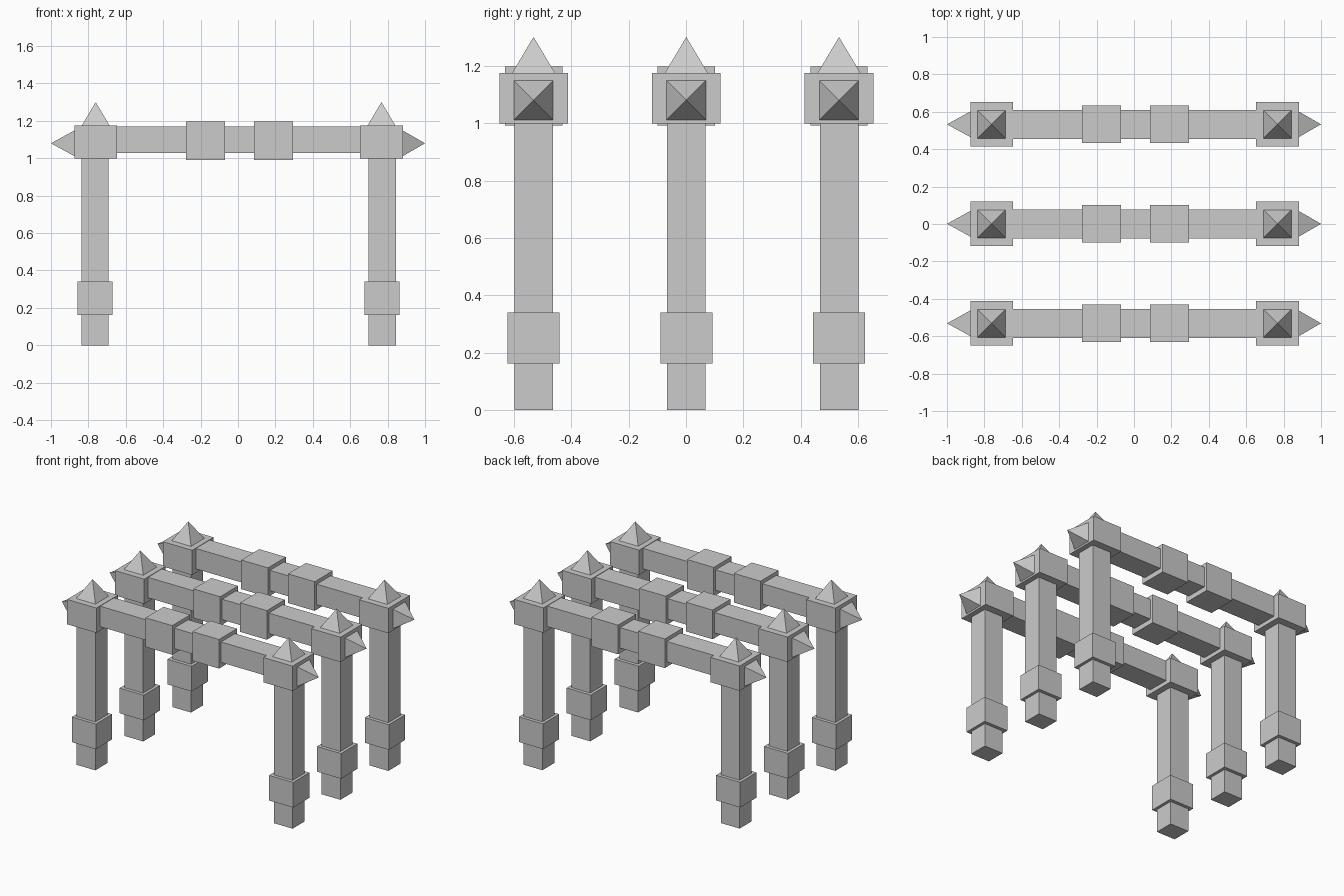
import bpy, bmesh
from math import pi
from mathutils import Matrix, Vector

if "Cube" in bpy.data.objects:
    bpy.data.objects.remove(bpy.data.objects["Cube"])


def finish(bm, name):
    mesh = bpy.data.meshes.new(name)
    bm.to_mesh(mesh)
    bm.free()
    obj = bpy.data.objects.new(name, mesh)
    bpy.context.collection.objects.link(obj)
    return obj


def box(name, x, y, z):
    """Box from (min, max) ranges on each axis."""
    bm = bmesh.new()
    centre = Vector([(a + b) / 2 for a, b in (x, y, z)])
    size = [b - a for a, b in (x, y, z)]
    bmesh.ops.create_cube(bm, size=1, matrix=Matrix.Translation(centre) @ Matrix.Diagonal((*size, 1)))
    return finish(bm, name)


def spike(name, base, width, height, turn):
    """Square pyramid standing on base, tilted about y by turn."""
    bm = bmesh.new()
    matrix = (Matrix.Translation(base) @ Matrix.Rotation(turn, 4, 'Y')
              @ Matrix.Translation((0, 0, height / 2)) @ Matrix.Rotation(pi / 4, 4, 'Z'))
    bmesh.ops.create_cone(bm, cap_ends=True, segments=4, radius1=width / 2 ** 0.5,
                          radius2=0, depth=height, matrix=matrix)
    return finish(bm, name)


def span(c, width):
    return (c - width / 2, c + width / 2)


# Three identical arches, one behind another
for row, y in (("front", -0.531), ("middle", 0.001), ("back", 0.533)):
    # Crossbeam with two collars
    box(row + "_beam", (-0.65, 0.655), span(y, 0.155), (1.027, 1.171))
    for side, x in (("left", -0.174), ("right", 0.19)):
        box(f"{row}_{side}_beam_collar", span(x, 0.208), span(y, 0.2), (0.992, 1.197))

    # Posts, foot collars, corner blocks and spikes
    for side, x, s in (("left", -0.765, -1), ("right", 0.771, 1)):
        tag = f"{row}_{side}"
        box(tag + "_post", span(x, 0.146), span(y, 0.134), (0, 1.0))
        box(tag + "_foot_collar", span(x, 0.187), span(y, 0.181), (0.163, 0.34))
        cx = -0.761 if s < 0 else 0.767
        block = span(cx, 0.228)
        box(tag + "_corner_block", block, span(y, 0.239), (0.999, 1.174))
        spike(tag + "_top_spike", (cx, y, 1.174), 0.15, 0.126, 0)
        face = block[0] if s < 0 else block[1]
        spike(tag + "_side_spike", (face, y, 1.08), 0.137, 1 - abs(face), s * pi / 2)
